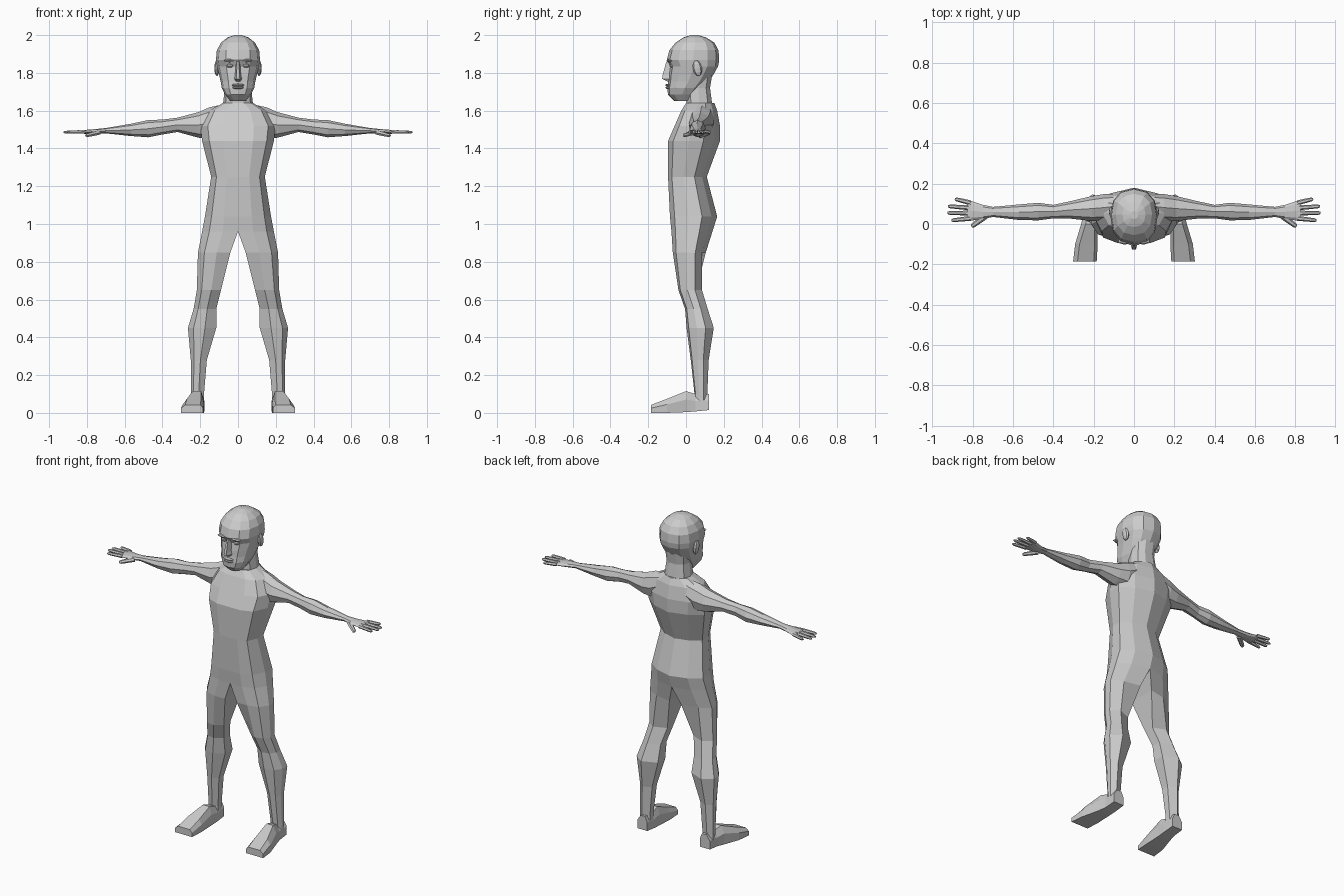
import bpy, bmesh, math
from mathutils import Vector

if "Cube" in bpy.data.objects:
    bpy.data.objects.remove(bpy.data.objects["Cube"])

grey = bpy.data.materials.new("plain grey")
grey.diffuse_color = (0.6, 0.6, 0.6, 1)
grey.use_nodes = True
grey.node_tree.nodes["Principled BSDF"].inputs["Base Color"].default_value = grey.diffuse_color


def finish(name, bm, mirror):
    bmesh.ops.recalc_face_normals(bm, faces=bm.faces)
    me = bpy.data.meshes.new(name)
    bm.to_mesh(me)
    bm.free()
    me.materials.append(grey)
    ob = bpy.data.objects.new(name, me)
    bpy.context.collection.objects.link(ob)
    if mirror:
        ob.modifiers.new("mirror", 'MIRROR').merge_threshold = 0.0005
    return ob


def loft(name, rings, mirror=True, open_middle=False):
    """Skin a list of closed rings and cap both ends."""
    bm = bmesh.new()
    vs = [[bm.verts.new(p) for p in r] for r in rings]
    n = len(vs[0])
    for a, b in zip(vs, vs[1:]):
        for i in range(n):
            j = (i + 1) % n
            bm.faces.new((a[i], a[j], b[j], b[i]))
    bm.faces.new(vs[0])
    bm.faces.new(vs[-1][::-1])
    bmesh.ops.recalc_face_normals(bm, faces=bm.faces)
    if open_middle:  # no inner wall where the halves join
        inner = [f for f in bm.faces if all(abs(v.co.x) < 1e-5 for v in f.verts)]
        bmesh.ops.delete(bm, geom=inner, context='FACES')
    return finish(name, bm, mirror)


def oval(n, power=1.0, turn=0.0):
    """Unit ring; power below 1 makes it boxier."""
    out = []
    for i in range(n):
        t = 2 * math.pi * i / n + turn
        c, s = math.cos(t), math.sin(t)
        out.append((math.copysign(abs(c) ** power, c), math.copysign(abs(s) ** power, s)))
    return out


def flat_ring(z, hw, y0, y1, n=12, power=0.85):
    """Horizontal ring, symmetric in x."""
    return [(hw * c, (y0 + y1) / 2 + (y1 - y0) / 2 * s, z)
            for c, s in oval(n, power)]


def side_ring(x, y0, y1, z0, z1, n=8):
    """Ring facing along x."""
    return [(x, (y0 + y1) / 2 + (y1 - y0) / 2 * c, (z0 + z1) / 2 + (z1 - z0) / 2 * s)
            for c, s in oval(n)]


def blob(name, loc, size, mirror, seg=8, rings=5, tilt=0):
    bm = bmesh.new()
    bmesh.ops.create_uvsphere(bm, u_segments=seg, v_segments=rings, radius=1)
    c, s = math.cos(tilt), math.sin(tilt)
    for v in bm.verts:
        p = Vector([a * b for a, b in zip(v.co, size)])
        v.co = Vector((p.x, p.y * c - p.z * s, p.y * s + p.z * c)) + Vector(loc)
    return finish(name, bm, mirror)


# torso and leg, one half: z, inner x, outer x, front y, back y
body = [(1.64, 0, .08, .0, .15), (1.60, 0, .155, -.025, .165),
        (1.52, 0, .20, -.06, .18), (1.44, 0, .19, -.095, .18),
        (1.25, 0, .142, -.095, .11), (1.04, 0, .175, -.085, .165),
        (.96, 0, .19, -.077, .14), (.85, .04, .212, -.07, .105),
        (.65, .09, .218, -.04, .085), (.55, .115, .235, -.005, .115),
        (.45, .115, .265, .003, .147), (.28, .165, .25, .025, .12),
        (.10, .18, .25, .045, .113), (.02, .18, .248, .04, .12)]
torso_cut = [(0, 0), (.42, 0), (.8, .1), (1, .4), (1, .68), (.6, .88), (0, 1)]
leg_cut = [(0, .25), (.4, 0), (.8, .08), (1, .38), (1, .7), (.6, 1), (0, .75)]
rings = []
for z, xi, xo, yf, yb in body:
    cut = leg_cut if z < .8 else torso_cut
    rings.append([(xi + (xo - xi) * u, yf + (yb - yf) * v, z) for u, v in cut])
loft("torso_and_legs", rings, open_middle=True)

# foot: y, inner x, outer x, bottom, top
foot = [(.122, .18, .248, .015, .10), (.05, .178, .25, .008, .10),
        (0, .18, .262, .004, .115), (-.1, .18, .292, 0, .075),
        (-.185, .185, .302, 0, .042)]
loft("foot", [[(a, y, b), (o, y, b), (o, y, b + (t - b) * .6),
               (o - .022, y, t), (a + .015, y, t), (a, y, b + (t - b) * .6)]
              for y, a, o, b, t in foot])

# arm and palm: x, front y, back y, bottom z, top z
arm = [(.08, .03, .15, 1.50, 1.633), (.15, .015, .148, 1.45, 1.618),
       (.21, .015, .138, 1.457, 1.592), (.32, .027, .112, 1.487, 1.563),
       (.40, .028, .095, 1.474, 1.553), (.475, .018, .105, 1.459, 1.55),
       (.57, .02, .097, 1.466, 1.53), (.70, .035, .085, 1.48, 1.508),
       (.75, .025, .095, 1.476, 1.503), (.80, .018, .112, 1.476, 1.499),
       (.825, .016, .118, 1.479, 1.497)]
loft("arm", [side_ring(*r) for r in arm])


def finger(name, base, tip, r):
    a, b = Vector(base), Vector(tip)
    along = (b - a).normalized()
    side = along.cross(Vector((0, 0, 1))).normalized()
    up = side.cross(along)
    loft(name, [[a.lerp(b, t) + side * c * r * k + up * s * r * k * .85
                 for c, s in oval(6)] for t, k in ((0, 1.1), (.5, 1), (.9, .85), (1, .5))])


# fingers and thumb
for name, y0, x1, y1 in (("index_finger", .028, .905, .018), ("middle_finger", .054, .925, .055),
                         ("ring_finger", .08, .922, .088), ("little_finger", .105, .888, .124)):
    finger(name, (.81, y0, 1.489), (x1, y1, 1.486), .011)
finger("thumb", (.735, .04, 1.485), (.805, -.012, 1.468), .014)

# neck
loft("neck", [flat_ring(1.81, .075, .0, .145, 10), flat_ring(1.72, .07, .0, .13, 10),
              flat_ring(1.61, .082, .0, .145, 10)], False)

# head: z, half width, front y, back y
head = [(1.65, .04, -.06, .03), (1.685, .068, -.096, .055), (1.72, .086, -.098, .085),
        (1.755, .092, -.094, .12), (1.79, .1, -.092, .145), (1.835, .112, -.085, .17),
        (1.868, .117, -.102, .176), (1.92, .112, -.088, .172), (1.96, .09, -.055, .15),
        (1.987, .057, -.015, .108), (2.0, .02, .025, .065)]
loft("head", [flat_ring(*r) for r in head], False)

# nose
loft("nose", [[(-w, -.07, z), (-w * .4, y, z), (w * .4, y, z), (w, -.07, z)]
              for z, w, y in ((1.86, .012, -.104), (1.785, .02, -.125),
                              (1.768, .025, -.126), (1.755, .02, -.1))], False)

# brow, eye, lips and ear
blob("brow", (.045, -.085, 1.865), (.036, .018, .009), True, 6, 4)
blob("eye", (.042, -.073, 1.838), (.02, .015, .011), True)
blob("upper_lip", (0, -.093, 1.735), (.036, .016, .008), False)
blob("lower_lip", (0, -.092, 1.722), (.03, .016, .008), False)
blob("ear", (.112, .06, 1.825), (.013, .024, .043), True, 8, 6, .2)
